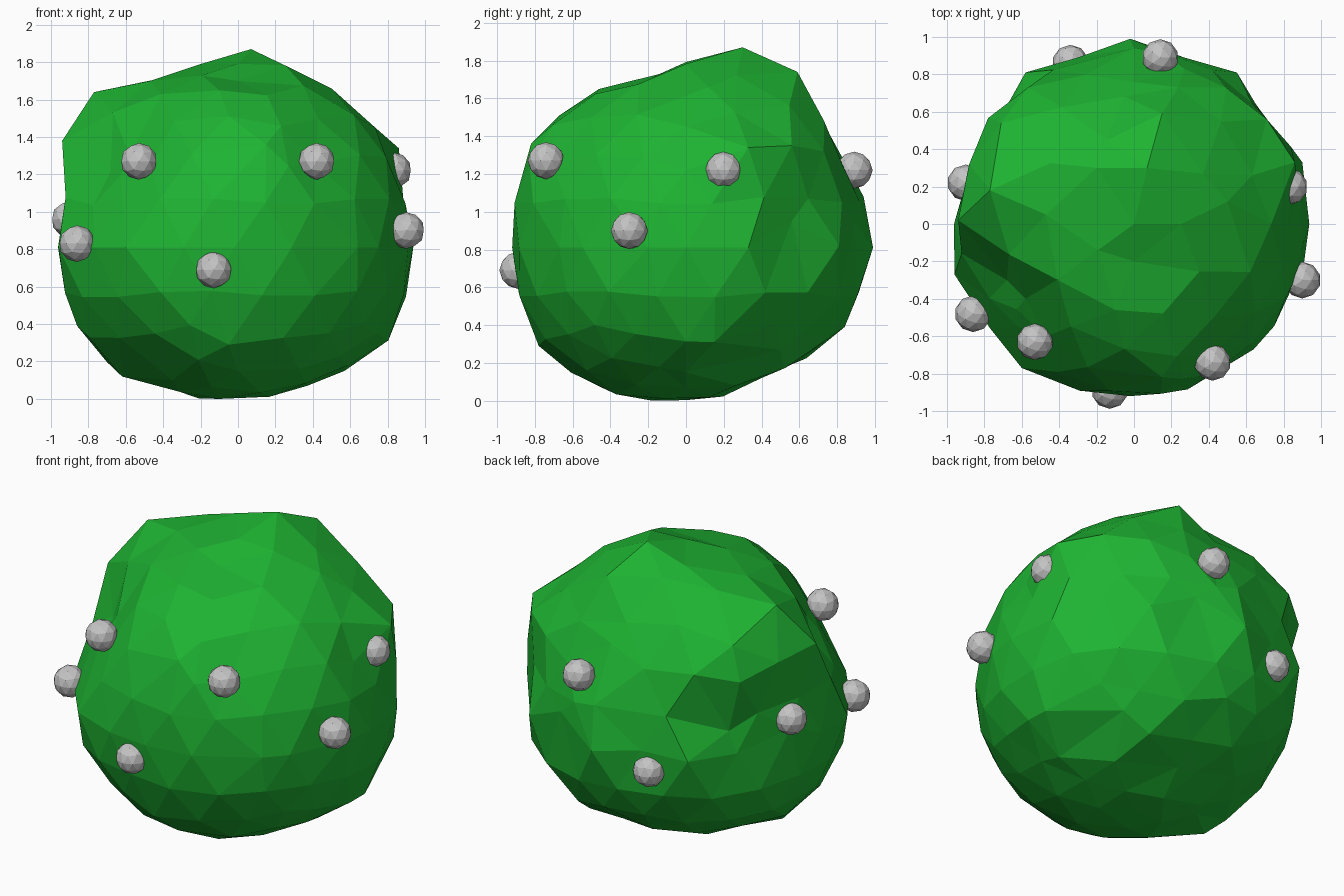
import bpy, bmesh
from mathutils import Vector


def material(name, rgb):
    m = bpy.data.materials.new(name)
    m.diffuse_color = (*rgb, 1)
    return m


def ico(name, subdivisions, radius, location, mat):
    me = bpy.data.meshes.new(name)
    bm = bmesh.new()
    bmesh.ops.create_icosphere(bm, subdivisions=subdivisions, radius=radius)
    bm.to_mesh(me)
    bm.free()
    me.materials.append(mat)
    ob = bpy.data.objects.new(name, me)
    ob.location = location
    bpy.context.collection.objects.link(ob)
    return ob


green = material("leaf green", (0.013, 0.45, 0.032))
grey = material("berry grey", (0.55, 0.55, 0.55))

# Foliage: low-poly ball pushed out to a few bumps and hollows
CENTRE = Vector((0, 0, 0.81))
BUMPS = [
    (.07, .30, 1.87), (-.77, .18, 1.64), (-.94, .02, 1.38), (-.71, .54, 1.50),
    (.15, .59, 1.74), (.71, .56, 1.35), (.86, .33, 1.34), (.50, .12, 1.66),
    (0, -.20, 1.70), (-.10, -.46, 1.65), (-.47, .05, 1.70), (-.58, -.40, 1.30),
    (.15, -.82, 1.36), (.42, -.70, 1.25), (0, .94, 1.08), (-.02, .99, .81),
    (-.58, .81, .82), (.55, .81, .82), (.90, .33, .81), (.91, -.20, .81),
    (.64, -.67, .81), (-.02, -.92, .81), (-.60, -.77, .81), (-.96, -.27, .81),
    (-.90, .22, .90), (.80, .15, .31), (.57, 0, .15), (-.86, -.10, .39),
    (-.62, -.10, .12), (-.10, -.18, 0), (0, .84, .39), (0, .40, .12),
    (-.05, -.78, .29), (0, -.61, .15),
    (.80, .14, 1.19), (.01, .01, .01), (.37, 0, .07), (-.40, .10, .08),
    (-.35, -.35, .10), (.70, .56, .95), (.27, .89, .95), (-.69, .55, .95),
    (-.30, .89, .85), (.50, .50, .27), (-.68, -.30, 1.22), (-.62, -.55, 1.10),
    (-.20, .30, 1.79), (.74, .20, 1.41), (0, .76, 1.41),
]
foliage = ico("foliage", 3, 1, CENTRE, green)
verts = foliage.data.vertices
targets = [Vector(p) - CENTRE for p in BUMPS]
dirs = [v.co.normalized() for v in verts]
for v, d in zip(verts, dirs):
    total, r = 0.02, 0.02 * 0.91
    for t in targets:
        w = 1 / ((d - t.normalized()).length ** 4 + 1e-4) ** 0.9
        total += w
        r += w * t.length
    v.co = d * (r / total)
# Pull the nearest free corner onto each bump
used = set()
for t in targets:
    i = min(range(len(dirs)), key=lambda k: (dirs[k] - t.normalized()).length)
    if i not in used:
        verts[i].co = t
        used.add(i)

# Berries
BERRIES = [
    (-.53, -.63, 1.27), (.42, -.74, 1.27), (-.13, -.89, .69),
    (-.86, -.48, .83), (.90, -.30, .90), (.83, .20, 1.22),
    (-.90, .22, .96), (.14, .89, 1.22), (-.34, .86, .72),
]
for n, p in enumerate(BERRIES, 1):
    ico(f"berry_{n}", 2, 0.098, p, grey)
